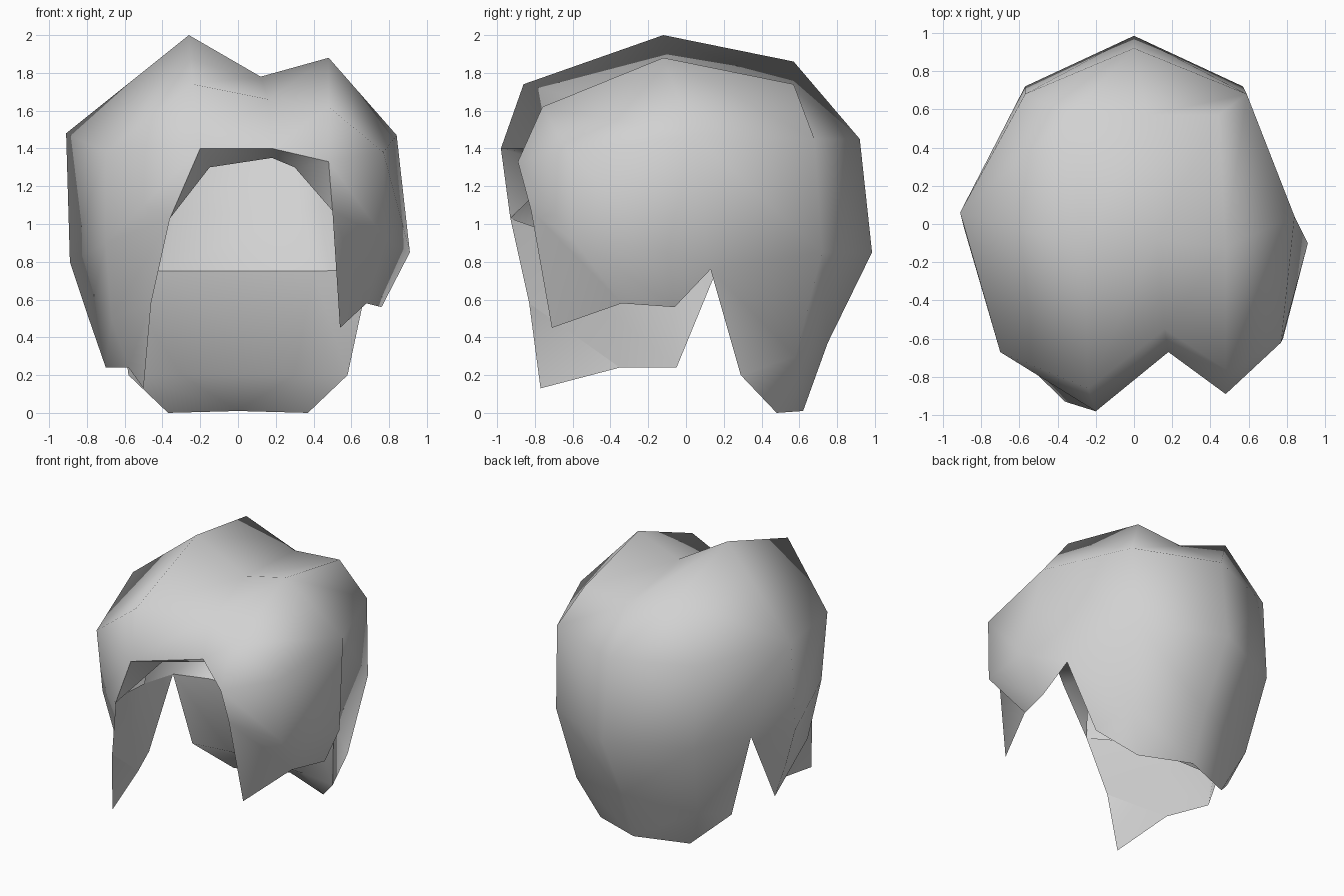
import bpy, bmesh
from mathutils import Vector

cube = bpy.data.objects.get("Cube")
if cube:
    bpy.data.objects.remove(cube)

grey = bpy.data.materials.new("light grey")
grey.use_nodes = True
colour = (0.64, 0.64, 0.64, 1)
grey.diffuse_color = colour
grey.node_tree.nodes["Principled BSDF"].inputs["Base Color"].default_value = colour


def loft(bm, rows):
    """Bridge neighbouring rows of points; repeated points collapse to triangles."""
    for lower, upper in zip(rows, rows[1:]):
        for i in range(len(lower) - 1):
            corners = []
            for p in (lower[i], lower[i + 1], upper[i + 1], upper[i]):
                if p not in corners:
                    corners.append(p)
            if len(corners) > 2:
                bm.faces.new([bm.verts.new(p) for p in corners])


def build(name, patches, inside):
    """Weld the patches to one smooth surface that faces away from a point."""
    bm = bmesh.new()
    for rows in patches:
        loft(bm, rows)
    bmesh.ops.remove_doubles(bm, verts=bm.verts, dist=0.001)
    bmesh.ops.recalc_face_normals(bm, faces=bm.faces)
    bm.normal_update()
    centre = Vector(inside)
    total = sum(f.normal.dot(f.calc_center_median() - centre) * f.calc_area() for f in bm.faces)
    if total < 0:
        bmesh.ops.reverse_faces(bm, faces=bm.faces)
    for face in bm.faces:
        face.smooth = True
    mesh = bpy.data.meshes.new(name)
    bm.to_mesh(mesh)
    bm.free()
    mesh.materials.append(grey)
    obj = bpy.data.objects.new(name, mesh)
    bpy.context.scene.collection.objects.link(obj)


def mirrored(points):
    return [(-x, y, z) for x, y, z in points]


def both_sides(points):
    """Continue a row from the right across to the left."""
    return points + mirrored(points)[::-1]


# Widest ring of the hair, shared by the crown, the sides and the nape
right_front, right_temple, right_side = (-0.2, -0.98, 1.4), (-0.7, -0.67, 1.38), (-0.91, 0.06, 1.48)
left_front, left_temple, left_side = (0.48, -0.89, 1.33), (0.77, -0.62, 1.38), (0.84, 0.04, 1.47)
right_back, left_back, middle_back = (-0.57, 0.68, 1.45), (0.59, 0.68, 1.45), (0, 0.92, 1.45)
parting_front = (0.18, -0.67, 1.4)

# Crown: two ridges with a parting between them, front to back
crown = [
    [right_front, right_front, parting_front, left_front, left_front],
    [right_temple, (-0.24, -0.86, 1.74), (0.16, -0.55, 1.66), (0.48, -0.76, 1.62), left_temple],
    [right_side, (-0.26, -0.12, 2), (0.12, -0.08, 1.78), (0.48, -0.12, 1.88), left_side],
    [right_back, (-0.33, 0.57, 1.86), (0.07, 0.57, 1.71), (0.44, 0.57, 1.74), left_back],
    [right_back, right_back, middle_back, left_back, left_back],
]

# Side locks: columns run front, shoulder, side, ear notch
right_notch, left_notch = (-0.65, 0.16, 0.75), (0.7, 0.13, 0.76)
right_rim, left_rim = (-0.36, -0.93, 1.03), (0.5, -0.82, 1.07)
right_tips = [(-0.5, -0.77, 0.13), (-0.58, -0.35, 0.24), (-0.7, -0.05, 0.24), right_notch]
left_tips = [(0.54, -0.71, 0.45), (0.68, -0.34, 0.58), (0.76, -0.06, 0.56), left_notch]
right_edge = (-0.46, -0.83, 0.58)
right_lock = [
    [right_front, right_temple, right_side, right_side],
    [right_rim, (-0.7, -0.6, 0.9), (-0.89, -0.02, 0.8), right_notch],
    [right_edge, (-0.67, -0.48, 0.5), (-0.79, -0.05, 0.5), right_notch],
    right_tips,
]
left_lock = [
    [left_front, left_temple, left_side, left_side],
    [left_rim, (0.78, -0.6, 0.92), (0.91, -0.1, 0.85), left_notch],
    left_tips,
]

# Nape: right half as columns from the notch to the middle, mirrored for the left
edge = (-0.58, 0.29, 0.2)
bottom = [(-0.37, 0.48, 0), (0, 0.62, 0.01)]
nape_rows = [[(-0.57, 0.72, 0.85), (0, 0.985, 0.85)], [(-0.5, 0.58, 0.3), (0, 0.75, 0.37)], bottom]


def nape(side, notch, back, turn):
    outer = turn([edge])[0]
    ends = [side, notch, outer, outer]
    body = [[back, middle_back]] + [turn(row) for row in nape_rows]
    return [[end] + row for end, row in zip(ends, body)]


build("hair_shell", [crown, right_lock, left_lock,
                     nape(right_side, right_notch, right_back, list),
                     nape(left_side, left_notch, left_back, mirrored)], (0, 0, 0.9))

# Fringe underside: turns from the rim back to the hairline
hairline = [right_rim, (-0.15, -0.65, 1.3), (0.18, -0.6, 1.35), (0.3, -0.65, 1.3), left_rim]
rim = [right_rim, right_front, parting_front, left_front, left_rim]
build("fringe_underside", [[rim, hairline]], (0, 0, 2.5))

# Lock linings: inner walls of the side locks
right_inner, left_inner = (-0.72, -0.08, 0.75), (0.72, -0.08, 0.75)
build("right_lock_lining", [[[right_rim, (-0.6, -0.45, 0.86), right_inner, right_notch],
                             [right_edge, (-0.59, -0.42, 0.55), right_inner, right_notch],
                             right_tips]], (-2, 0, 0.5))
build("left_lock_lining", [[[left_rim, (0.66, -0.42, 0.86), left_inner, left_notch],
                            left_tips]], (2, 0, 0.5))

# Nape lining: front wall of the thick hair over the neck
ledge = [right_notch, (-0.4, 0.24, 0.75), (0.4, 0.24, 0.75), left_notch]
nape_lining = [
    ledge,
    both_sides([edge, (-0.3, 0.33, 0.2)]),
    both_sides(bottom),
]
build("nape_lining", [nape_lining], (0, 2, 0.4))

# Scalp lining: hollow that rises from the ledge to the back of the head
scalp_lining = [
    [right_inner] + ledge + [left_inner],
    both_sides([(-0.7, 0, 1.1), (-0.56, 0.38, 1.1), (-0.33, 0.55, 1.06)]),
    both_sides([(-0.72, 0.03, 1.4), (-0.52, 0.54, 1.4), (-0.3, 0.7, 1.4)]),
]
build("scalp_lining", [scalp_lining], (0, 2, 0))
